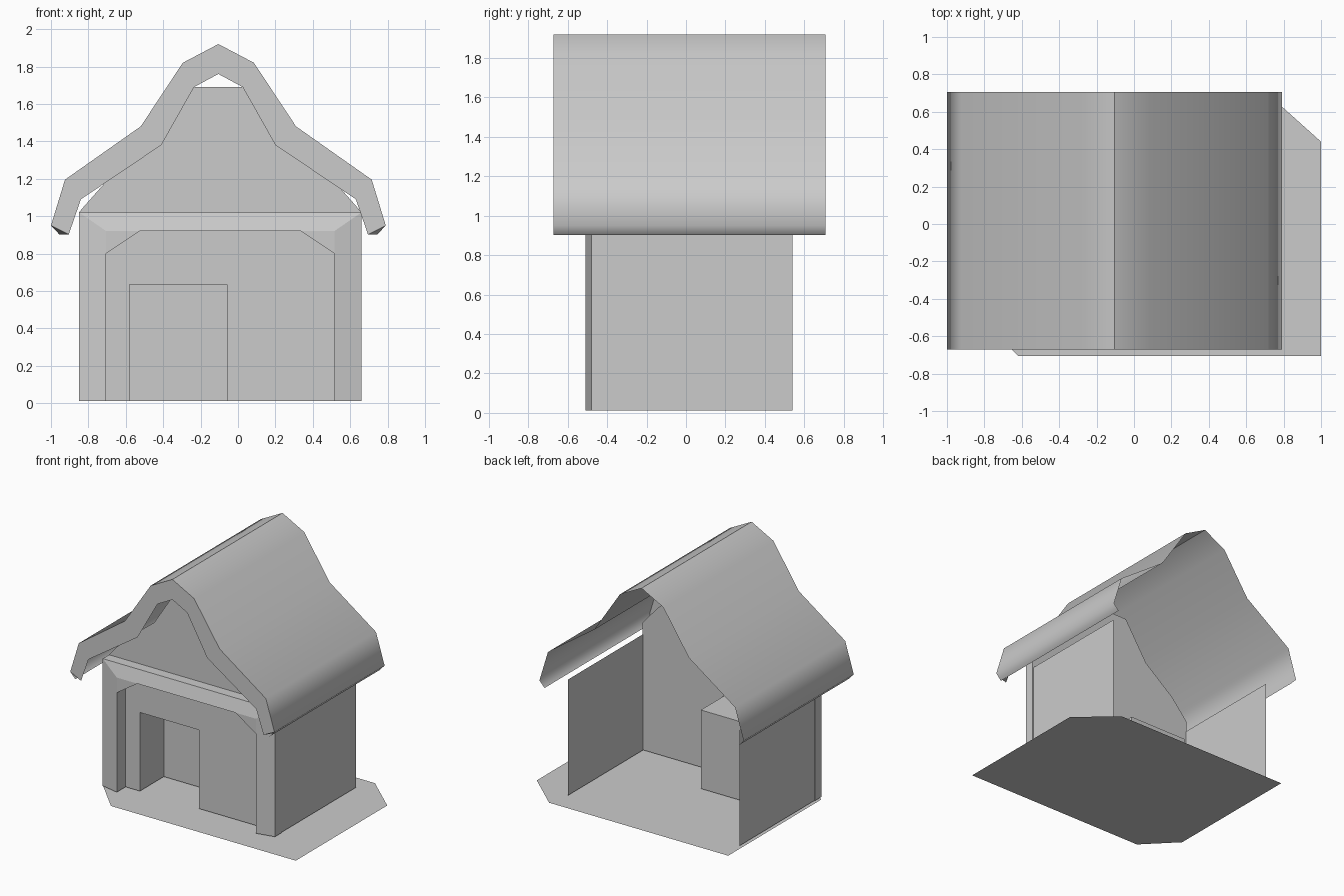
import bpy

if "Cube" in bpy.data.objects:
    bpy.data.objects.remove(bpy.data.objects["Cube"])

grey = bpy.data.materials.new("plain_grey")
grey.diffuse_color = (0.6, 0.6, 0.6, 1)
grey.use_nodes = True
grey.node_tree.nodes["Principled BSDF"].inputs["Base Color"].default_value = grey.diffuse_color


def sheet(name, verts, faces, smooth=False):
    """Mesh object from points and faces."""
    me = bpy.data.meshes.new(name)
    me.from_pydata(verts, [], faces)
    me.materials.append(grey)
    for p in me.polygons:
        p.use_smooth = smooth
    ob = bpy.data.objects.new(name, me)
    bpy.context.collection.objects.link(ob)
    return ob


def strip(name, rows, smooth=False):
    """Quads between successive paths of equal length."""
    n = len(rows[0])
    verts = [p for r in rows for p in r]
    faces = [(k * n + i, k * n + i + 1, (k + 1) * n + i + 1, (k + 1) * n + i)
             for k in range(len(rows) - 1) for i in range(n - 1)]
    return sheet(name, verts, faces, smooth)


def path(half, y, cx):
    """Symmetric path in the xz plane, from left foot to right foot."""
    left = [(cx - x, y, z) for x, z in half]
    right = [(cx + x, y, z) for x, z in reversed(half)]
    return left + right


HOUSE, ROOF = -0.095, -0.105        # centre lines
WALL_Y, BACK_Y = -0.40, 0.54
BASE = 0.012

# Ground plate with two clipped corners
ground = [(1, -.705), (1, .44), (.71, .70), (-.86, .70), (-.86, -.46), (-.62, -.705)]
sheet("ground_plate", [(x, y, 0) for x, y in ground], [tuple(range(6))])

# Front wall with gable, notched for the doorway
D0, D1, DZ = -.58, -.06, .635
gable = path([(.755, BASE), (.755, 1.02), (.73, 1.05), (.615, 1.18),
              (.36, 1.38), (.16, 1.69)], WALL_Y, HOUSE)
notch = [(D1, WALL_Y, BASE), (D1, WALL_Y, DZ), (D0, WALL_Y, DZ), (D0, WALL_Y, BASE)]
pts = gable + notch
sheet("front_wall", pts, [tuple(reversed(range(len(pts))))]).data.flip_normals()

# Doorway recess: two cheeks, lintel and inner panel
R = -.10
door = [(D0, BASE), (D0, DZ), (D1, DZ), (D1, BASE)]
strip("door_recess", [[(x, WALL_Y, z) for x, z in door], [(x, R, z) for x, z in door]])
sheet("door_panel", [(x, R, z) for x, z in door], [(0, 3, 2, 1)])

# Window plate
win = [(.12, .27), (.455, .27), (.455, .665), (.12, .665)]
sheet("window_plate", [(x, WALL_Y - .006, z) for x, z in win], [(0, 1, 2, 3)])

# Side walls, open at the back
for side, name in ((-1, "left_wall"), (1, "right_wall")):
    x = HOUSE + side * .75
    f = (0, 1, 2, 3) if side > 0 else (3, 2, 1, 0)
    sheet(name, [(x, WALL_Y, BASE), (x, BACK_Y, BASE),
                 (x, BACK_Y, .93), (x, WALL_Y, .93)], [f])

# Porch frame: bevelled posts and beam with returns
outer = [(.755, BASE), (.755, 1.02)]
inner = [(.61, BASE), (.61, .92)]
strip("porch_frame", [path(outer, WALL_Y, HOUSE), path(outer, -.48, HOUSE),
                      path(inner, -.51, HOUSE)])

# Inside faces of the porch opening, and its corner braces
opening = [(.61, BASE), (.61, .80), (.43, .92)]
strip("porch_opening", [path(opening, -.51, HOUSE), path(opening, WALL_Y, HOUSE)])
for side, name in ((-1, "left_brace"), (1, "right_brace")):
    tri = [(.61, .80), (.61, .92), (.43, .92)]
    sheet(name, [(HOUSE + side * x, -.51, z) for x, z in tri],
          [(0, 1, 2) if side > 0 else (2, 1, 0)])

# Roof: a curved shell on each side of the ridge
Y0, Y1 = -.672, .707
shell = [(0, 1.92), (.19, 1.82), (.415, 1.48), (.82, 1.195), (.895, .95), (.85, .902)]
edge = [(0, 1.76), (.13, 1.69), (.305, 1.38), (.735, 1.09), (.80, .902)]
for side, name in ((-1, "left"), (1, "right")):
    def row(prof, y):
        return [(ROOF + side * x, y, z) for x, z in prof]
    ys = (Y0, Y1) if side < 0 else (Y1, Y0)
    strip(name + "_roof", [row(shell, ys[0]), row(shell, ys[1])], True).data.flip_normals()
    # Flat gable trim on the front edge
    rows = [row(edge, Y0), row(shell[:5], Y0)]
    strip(name + "_roof_trim", rows if side < 0 else rows[::-1]).data.flip_normals()
    # Underside of the trim tip
    tip = [(ROOF + side * .895, Y0, .95), (ROOF + side * .80, Y0, .902),
           (ROOF + side * .85, Y0 + .08, .902)]
    sheet(name + "_trim_tip", tip, [(0, 2, 1) if side < 0 else (0, 1, 2)])

# Make normals consistent: porch, trim and flat panels face the front
for ob in bpy.data.objects:
    me = ob.data
    me.update()
    front_facing = ("trim" in ob.name or "panel" in ob.name or "brace" in ob.name
                    or ob.name in ("front_wall", "window_plate"))
    if front_facing and me.polygons[0].normal.y > 0:
        me.flip_normals()
    if ob.name.endswith("_roof") and me.polygons[0].normal.z < 0:
        me.flip_normals()
    if ob.name == "porch_frame" and me.polygons[1].normal.z < 0:
        me.flip_normals()
    if ob.name == "porch_opening" and me.polygons[2].normal.z > 0:
        me.flip_normals()
    if ob.name == "door_recess" and me.polygons[1].normal.z > 0:
        me.flip_normals()
    if ob.name == "ground_plate" and me.polygons[0].normal.z < 0:
        me.flip_normals()
